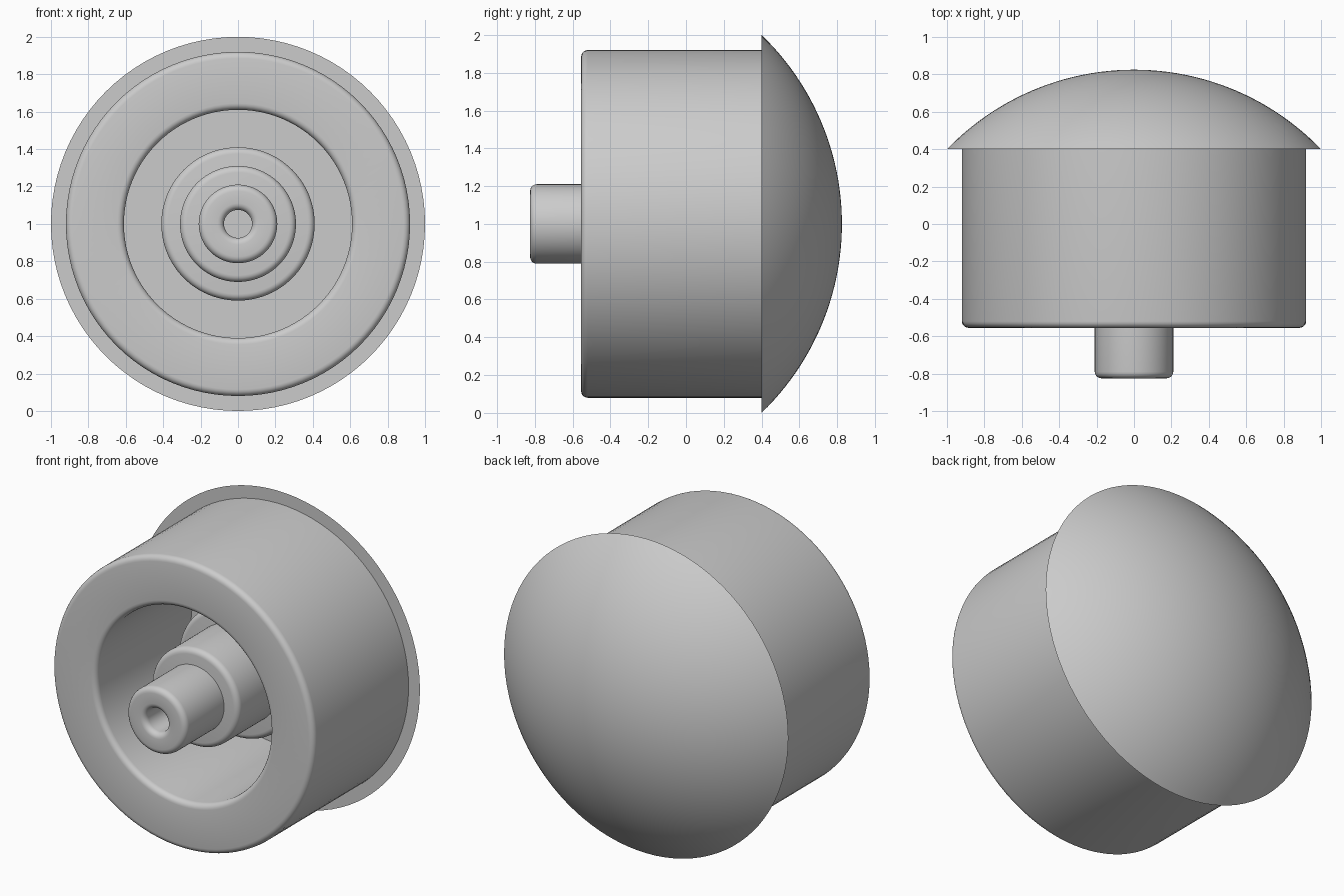
import bpy, bmesh, math
from mathutils import Vector, Matrix

cube = bpy.data.objects.get("Cube")
if cube:
    bpy.data.objects.remove(cube, do_unlink=True)

STEPS = 96
AXIS_Z = 1.0

grey = bpy.data.materials.new("plain grey")
grey.use_nodes = True
colour = (0.6, 0.6, 0.6, 1)
grey.diffuse_color = colour
grey.node_tree.nodes["Principled BSDF"].inputs["Base Color"].default_value = colour


def rounded(points, size=0.035, segments=5):
    """Turn (radius, y, is_round) corners into a profile with arc fillets."""
    out = []
    for i, (r, y, is_round) in enumerate(points):
        p = Vector((r, y))
        if not is_round:
            out.append(p)
            continue
        a = (Vector(points[i - 1][:2]) - p).normalized() * size
        b = (Vector(points[(i + 1) % len(points)][:2]) - p).normalized() * size
        for k in range(segments + 1):
            t = k / segments * math.pi / 2
            out.append(p + a * (1 - math.sin(t)) + b * (1 - math.cos(t)))
    return out


def lathe(name, profile, closed=False):
    """Revolve a (radius, y) profile around the horizontal y axis."""
    bm = bmesh.new()
    verts = [bm.verts.new((r, y, 0)) for r, y in profile]
    edges = [bm.edges.new(pair) for pair in zip(verts, verts[1:])]
    if closed:
        edges.append(bm.edges.new((verts[-1], verts[0])))
    bmesh.ops.spin(bm, geom=verts + edges, cent=(0, 0, 0), axis=(0, 1, 0),
                   angle=math.tau, steps=STEPS)
    bmesh.ops.remove_doubles(bm, verts=bm.verts, dist=0.0005)
    bmesh.ops.recalc_face_normals(bm, faces=bm.faces)
    bmesh.ops.transform(bm, verts=bm.verts, matrix=Matrix.Translation((0, 0, AXIS_Z)))
    mesh = bpy.data.meshes.new(name)
    bm.to_mesh(mesh)
    bm.free()
    mesh.materials.append(grey)
    obj = bpy.data.objects.new(name, mesh)
    bpy.context.collection.objects.link(obj)
    bpy.ops.object.select_all(action='DESELECT')
    obj.select_set(True)
    bpy.context.view_layer.objects.active = obj
    bpy.ops.object.shade_smooth_by_angle(angle=math.radians(30))
    return obj


# Domed cap: spherical segment with a flat underside
RIM, BACK, HEIGHT = 1.0, 0.40, 0.425
ball = (RIM ** 2 + HEIGHT ** 2) / (2 * HEIGHT)
sweep = math.asin(RIM / ball)
arc = [(ball * math.sin(sweep * k / 24),
        BACK + HEIGHT - ball * (1 - math.cos(sweep * k / 24))) for k in range(25)]
lathe("domed_cap", arc + [(0, BACK)])

# Hollow drum with rounded front edges
FRONT = -0.555
lathe("drum_wall", rounded([(0.92, BACK, False), (0.92, FRONT, True),
                            (0.61, FRONT, True), (0.61, BACK, False)]), closed=True)

# Stepped core inside the drum
for name, radius, front, back in (("core_base", 0.41, -0.03, BACK),
                                  ("core_collar", 0.31, -0.44, -0.03)):
    lathe(name, rounded([(0, front, False), (radius, front, True),
                         (radius, back, False), (0, back, False)]))

# Protruding shaft with a blind hole in its end
lathe("shaft", rounded([(0, -0.45, False), (0.075, -0.45, False), (0.075, -0.825, True),
                        (0.21, -0.825, True), (0.21, -0.44, False), (0, -0.44, False)]))
